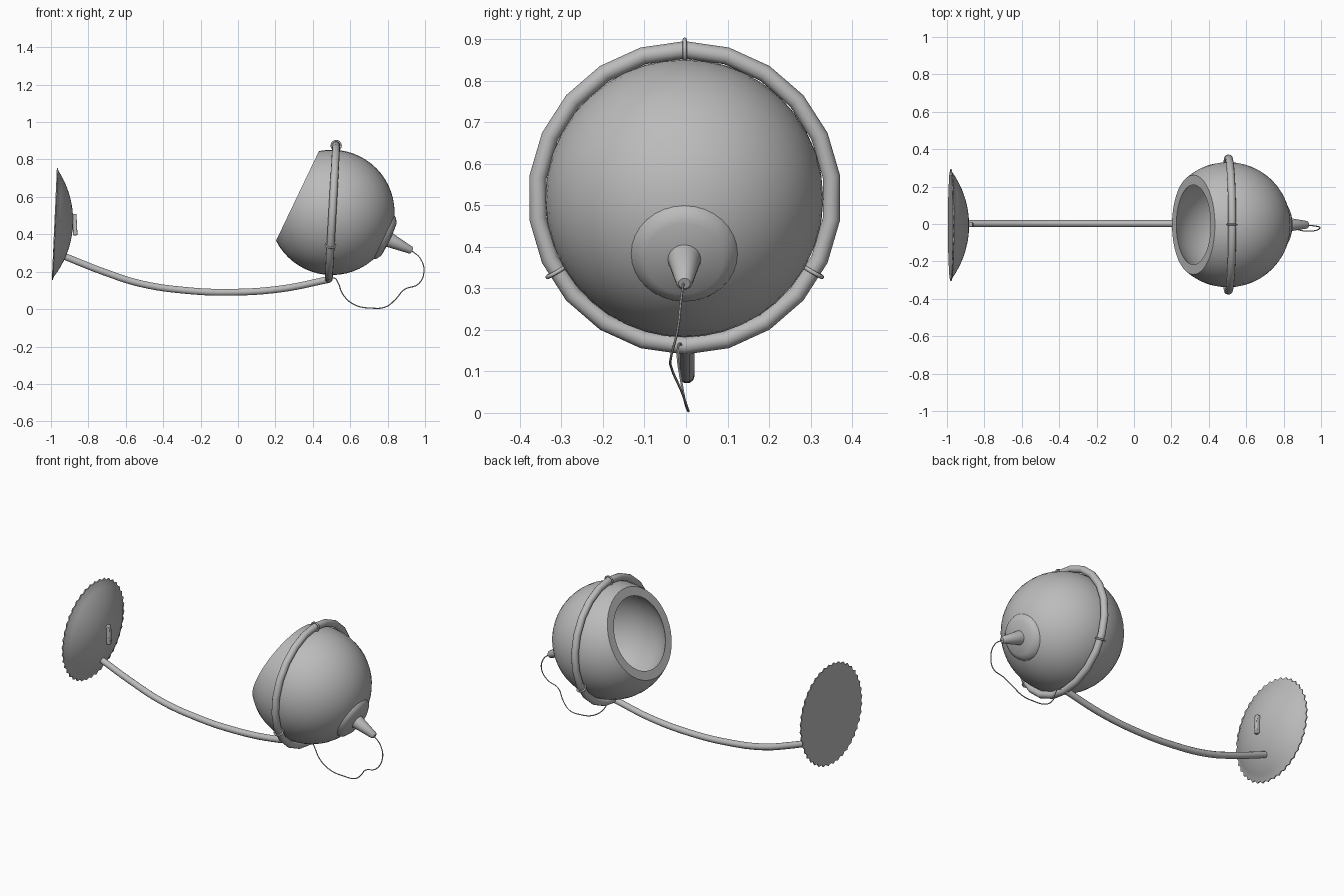
import bpy, bmesh
from math import sin, cos, pi, radians, acos, sqrt
from mathutils import Vector, Matrix

cube = bpy.data.objects.get("Cube")
if cube:
    bpy.data.objects.remove(cube, do_unlink=True)

grey = bpy.data.materials.new("grey metal")
grey.use_nodes = True
COLOUR = (0.5, 0.5, 0.5, 1)
grey.diffuse_color = COLOUR
grey.node_tree.nodes["Principled BSDF"].inputs["Base Color"].default_value = COLOUR


def finish(ob, angle=40):
    ob.data.materials.append(grey)
    bpy.ops.object.select_all(action='DESELECT')
    ob.select_set(True)
    bpy.context.view_layer.objects.active = ob
    bpy.ops.object.shade_smooth_by_angle(angle=radians(angle))
    return ob


def add_bmesh(name, bm):
    bmesh.ops.recalc_face_normals(bm, faces=bm.faces)
    me = bpy.data.meshes.new(name)
    bm.to_mesh(me)
    bm.free()
    ob = bpy.data.objects.new(name, me)
    bpy.context.collection.objects.link(ob)
    return ob


def lathe(name, profile, origin, axis, segs=40, tooth=None):
    """Turn (radius, distance) points around an axis; tooth notches the widest edge."""
    bm = bmesh.new()
    pts = [bm.verts.new((r, 0, t)) for r, t in profile]
    edges = [bm.edges.new(pair) for pair in zip(pts, pts[1:])]
    bmesh.ops.spin(bm, geom=pts + edges, cent=(0, 0, 0), axis=(0, 0, 1),
                   angle=2 * pi, steps=segs, use_duplicate=False)
    bmesh.ops.remove_doubles(bm, verts=bm.verts, dist=0.0005)
    if tooth:
        widest = max(r for r, t in profile)
        for v in bm.verts:
            if v.co.xy.length > widest - 0.002:
                step = round(Vector((1, 0)).angle_signed(v.co.xy) / (2 * pi / segs))
                if step % 2:
                    v.co.xy *= 1 - tooth
    ob = add_bmesh(name, bm)
    ob.matrix_world = Matrix.Translation(origin) @ \
        Vector(axis).to_track_quat('Z', 'Y').to_matrix().to_4x4()
    return finish(ob)


def pipe(name, points, radius, sides=3):
    """Smooth tube through the points."""
    cu = bpy.data.curves.new(name, 'CURVE')
    cu.dimensions = '3D'
    cu.bevel_depth = radius
    cu.bevel_resolution = sides
    cu.resolution_u = 6
    cu.use_fill_caps = True
    sp = cu.splines.new('BEZIER')
    sp.bezier_points.add(len(points) - 1)
    for bp, co in zip(sp.bezier_points, points):
        bp.co = co
        bp.handle_left_type = bp.handle_right_type = 'AUTO'
    ob = bpy.data.objects.new(name, cu)
    bpy.context.collection.objects.link(ob)
    bpy.ops.object.select_all(action='DESELECT')
    ob.select_set(True)
    bpy.context.view_layer.objects.active = ob
    bpy.ops.object.convert(target='MESH')
    return finish(bpy.context.object)


def torus(name, matrix, major, minor, segs, sides):
    bpy.ops.mesh.primitive_torus_add(major_radius=major, minor_radius=minor,
                                     major_segments=segs, minor_segments=sides)
    ob = bpy.context.object
    ob.name = name
    ob.matrix_world = matrix
    return finish(ob, 60)


def arc(radius, start, end, n):
    return [(radius * sin(start + (end - start) * i / n),
             radius * cos(start + (end - start) * i / n)) for i in range(n + 1)]


# Globe shade: thick shell with a cut opening that faces up and back to the wall
CENTRE = Vector((0.502, -0.004, 0.517))
AXIS = Vector((0.902, 0, -0.432))
OUTER, INNER, CUT = 0.335, 0.295, -0.204
shell = arc(OUTER, 0, acos(CUT / OUTER), 20) + arc(INNER, acos(CUT / INNER), 0, 20)
lathe("globe_shade", shell, CENTRE, AXIS)

# Socket cap and tapered cord grip
lathe("socket_cap", [(0, 0.29), (0.13, 0.305), (0.122, 0.322), (0.095, 0.338), (0, 0.346)],
      CENTRE, AXIS, 32)
lathe("cord_grip", [(0, 0.33), (0.042, 0.33), (0.036, 0.365), (0.02, 0.468), (0.014, 0.475),
                    (0, 0.475)], CENTRE, AXIS, 20)

# Support ring around the globe, held with three clips
RING = 0.357
tilt = Matrix.Translation((0.505, -0.003, 0.518)) @ Matrix.Rotation(radians(93.2), 4, 'Y')
torus("support_ring", tilt, RING, 0.021, 22, 12)
for i in range(3):
    # the ring's local -x points up
    turn = Matrix.Rotation(pi + i * 2 * pi / 3, 4, 'Z')
    clip = tilt @ turn @ Matrix.Translation((RING, 0, 0)) @ Matrix.Rotation(pi / 2, 4, 'X')
    torus("ring_clip_%d" % (i + 1), clip, 0.025, 0.005, 20, 8)

# Curved arm
pipe("arm", [(-0.93, 0.002, 0.283), (-0.72, 0.002, 0.2), (-0.52, 0.002, 0.136),
             (-0.28, 0.002, 0.1), (-0.04, 0.002, 0.09), (0.23, 0.002, 0.108),
             (0.485, 0.002, 0.158)], 0.019)

# Domed wall plate with a toothed edge
PLATE = Vector((-0.982, -0.006, 0.456))
FACING = Vector((0.999, 0, -0.045))
R, DROP = 0.49, 0.39
dome = [(r, sqrt(R * R - r * r) - DROP) for r in [0.285 * i / 10 for i in range(11)]]
lathe("wall_plate", dome + [(0.3, 0.006), (0.3, 0), (0, 0)], PLATE, FACING, 80, 0.04)

# Switch lever on the plate
bpy.ops.mesh.primitive_cube_add(size=1, location=(-0.873, -0.004, 0.452))
lever = bpy.context.object
lever.name = "switch_lever"
lever.scale = (0.024, 0.024, 0.115)
lever.rotation_euler = (0, radians(-3), 0)
bpy.ops.object.transform_apply(location=False, rotation=False, scale=True)
bevel = lever.modifiers.new("rounded", 'BEVEL')
bevel.width = 0.005
bevel.segments = 2
finish(lever)

# Loose cord from the grip back to the ring
pipe("cord", [(0.925, -0.006, 0.315), (0.975, -0.012, 0.27), (0.994, -0.02, 0.2),
              (0.965, -0.036, 0.135), (0.89, -0.034, 0.105), (0.84, -0.01, 0.05),
              (0.79, 0.003, 0.012), (0.72, 0.006, 0.005), (0.62, -0.002, 0.025),
              (0.56, -0.012, 0.08), (0.535, -0.02, 0.14), (0.515, -0.016, 0.166),
              (0.49, -0.006, 0.155)], 0.003, 1)
